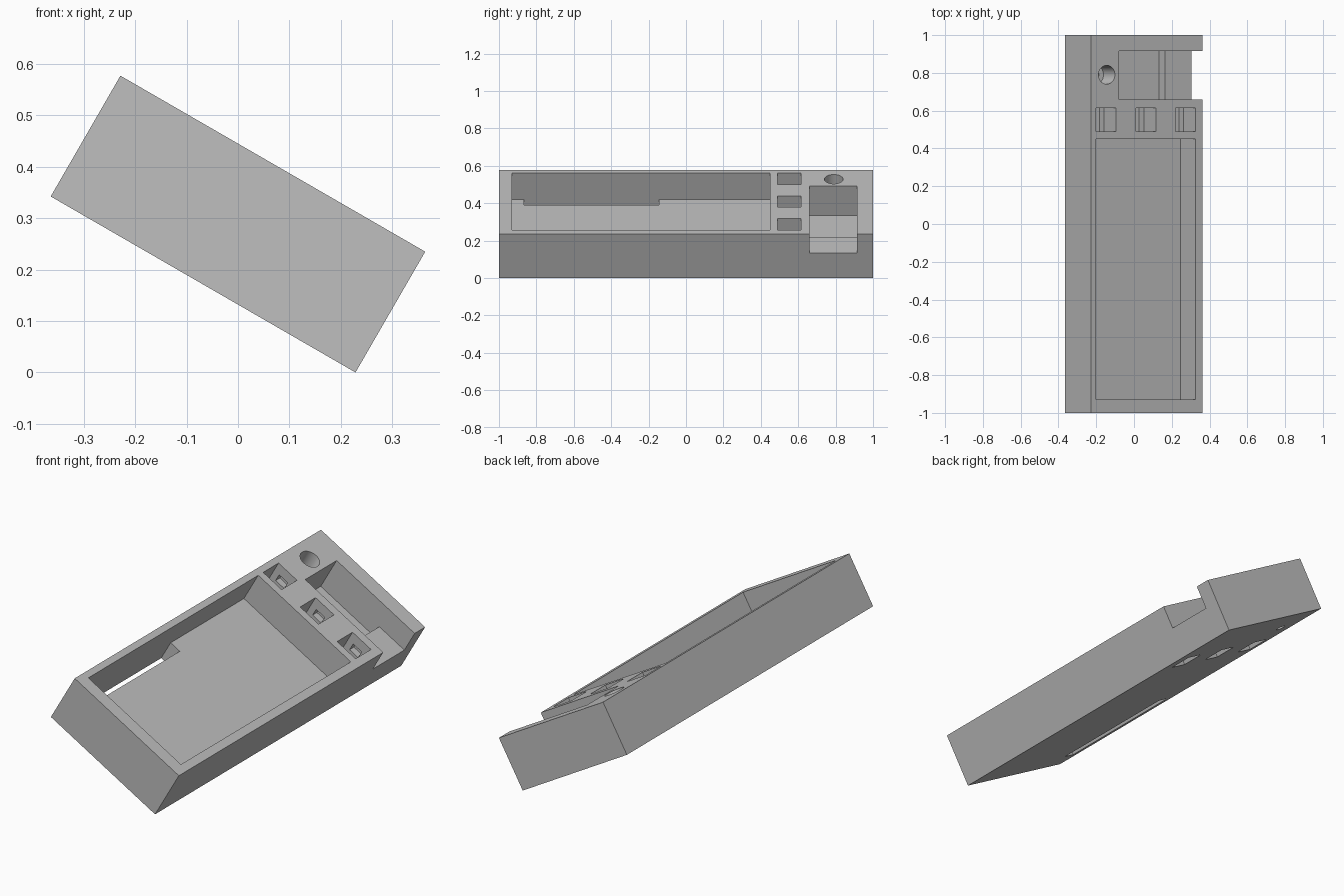
import bpy
import bmesh
from math import radians
from mathutils import Matrix, Vector

old = bpy.data.objects.get("Cube")
if old:
    bpy.data.objects.remove(old, do_unlink=True)

WIDTH, DEPTH = 0.684, 0.271
THROUGH = DEPTH + 0.05
ABOVE = -0.05

# One plain grey for the whole casing
grey = bpy.data.materials.new("casing_grey")
grey.use_nodes = True
colour = (0.52, 0.52, 0.52, 1)
grey.diffuse_color = colour
grey.node_tree.nodes["Principled BSDF"].inputs["Base Color"].default_value = colour


def make_object(name, bm):
    mesh = bpy.data.meshes.new(name)
    bm.to_mesh(mesh)
    bm.free()
    obj = bpy.data.objects.new(name, mesh)
    bpy.context.collection.objects.link(obj)
    mesh.materials.append(grey)
    return obj


def box(name, across, along, down):
    """Box from ranges across the width, along y and down from the top face."""
    bm = bmesh.new()
    bmesh.ops.create_cube(bm, size=1)
    low = Vector((across[0], along[0], -down[1]))
    high = Vector((across[1], along[1], -down[0]))
    size = high - low
    bmesh.ops.scale(bm, vec=size, verts=bm.verts)
    bmesh.ops.translate(bm, vec=(low + high) / 2, verts=bm.verts)
    return make_object(name, bm)


def cylinder(name, across, along, radius, down):
    bm = bmesh.new()
    middle = Matrix.Translation((across, along, -(down[0] + down[1]) / 2))
    bmesh.ops.create_cone(bm, cap_ends=True, segments=32, radius1=radius,
                          radius2=radius, depth=down[1] - down[0], matrix=middle)
    return make_object(name, bm)


def cut(body, cutter):
    cutter.hide_render = True
    mod = body.modifiers.new("cut", "BOOLEAN")
    mod.operation = "DIFFERENCE"
    mod.solver = "EXACT"
    mod.object = cutter
    bpy.context.view_layer.objects.active = body
    bpy.ops.object.modifier_apply(modifier=mod.name)
    bpy.data.objects.remove(cutter, do_unlink=True)


casing = box("casing", (0, WIDTH), (-1, 1), (0, DEPTH))

# Large tray with a slot through its floor
cut(casing, box("tray", (0.033, 0.641), (-0.93, 0.45), (ABOVE, 0.163)))
cut(casing, box("tray_slot", (0.033, 0.093), (-0.865, -0.145), (0.1, THROUGH)))

# Three square sockets, each with a ledge and a notch in the back wall
for start in (0.033, 0.276, 0.519):
    end = start + 0.121
    middle = (start + end) / 2
    cut(casing, box("socket", (start, end), (0.49, 0.615), (ABOVE, 0.125)))
    cut(casing, box("socket_hole", (start, end - 0.03), (0.49, 0.615), (0.1, THROUGH)))
    cut(casing, box("socket_notch", (middle - 0.028, middle + 0.028),
                    (0.58, 0.65), (0.05, 0.09)))

# Side bay: deep inside, with a raised sill at the open side
cut(casing, box("bay", (0.172, 0.52), (0.66, 0.915), (ABOVE, 0.181)))
cut(casing, box("bay_opening", (0.4, WIDTH + 0.05), (0.66, 0.915), (ABOVE, 0.117)))

# Round recess with a narrow hole through its floor
cut(casing, cylinder("recess", 0.097, 0.79, 0.05, (ABOVE, 0.12)))
cut(casing, cylinder("recess_hole", 0.097, 0.79, 0.022, (0.1, THROUGH)))

# Tip the casing onto its lower long edge
casing.data.transform(Matrix.Translation((-0.2285, 0, 0.5767))
                      @ Matrix.Rotation(radians(30), 4, "Y"))
bpy.ops.object.select_all(action="DESELECT")
casing.select_set(True)
bpy.context.view_layer.objects.active = casing
bpy.ops.object.shade_smooth_by_angle(angle=radians(30))
